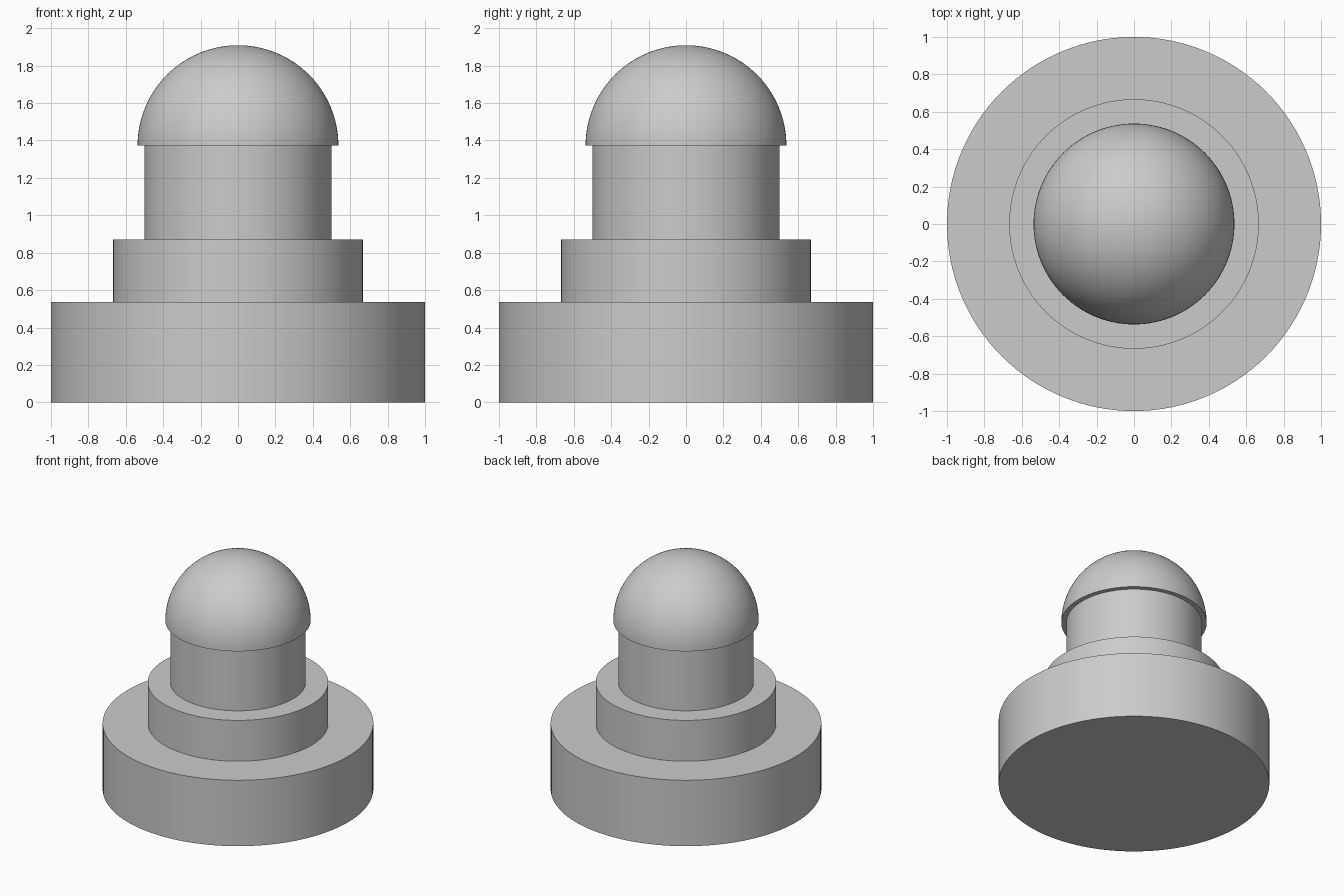
import bpy
import bmesh
import math

SEGMENTS = 128

cube = bpy.data.objects.get("Cube")
if cube:
    bpy.data.objects.remove(cube, do_unlink=True)

# Single plain grey
grey = bpy.data.materials.new("plain_grey")
grey.use_nodes = True
colour = (0.6, 0.6, 0.6, 1.0)
grey.diffuse_color = colour
grey.node_tree.nodes["Principled BSDF"].inputs["Base Color"].default_value = colour


def finish(name, bm):
    """Turn a bmesh into a named, smooth shaded object with sharp rims."""
    mesh = bpy.data.meshes.new(name)
    bm.to_mesh(mesh)
    bm.free()
    mesh.materials.append(grey)
    obj = bpy.data.objects.new(name, mesh)
    bpy.context.collection.objects.link(obj)
    bpy.ops.object.select_all(action="DESELECT")
    obj.select_set(True)
    bpy.context.view_layer.objects.active = obj
    bpy.ops.object.shade_smooth_by_angle(angle=math.radians(30))
    return obj


def cylinder(name, radius, bottom, top):
    bm = bmesh.new()
    bmesh.ops.create_cone(bm, cap_ends=True, segments=SEGMENTS,
                          radius1=radius, radius2=radius, depth=top - bottom)
    bmesh.ops.translate(bm, verts=bm.verts, vec=(0, 0, (bottom + top) / 2))
    return finish(name, bm)


def dome(name, radius, bottom):
    bm = bmesh.new()
    bmesh.ops.create_uvsphere(bm, u_segments=SEGMENTS, v_segments=64, radius=radius)
    # Keep the upper half and close its flat underside
    bmesh.ops.bisect_plane(bm, geom=bm.verts[:] + bm.edges[:] + bm.faces[:], dist=1e-5,
                           plane_co=(0, 0, 0), plane_no=(0, 0, 1), clear_inner=True)
    rim = [e for e in bm.edges if e.is_boundary]
    bmesh.ops.contextual_create(bm, geom=rim)
    bmesh.ops.recalc_face_normals(bm, faces=bm.faces)
    bmesh.ops.translate(bm, verts=bm.verts, vec=(0, 0, bottom))
    return finish(name, bm)


# Stacked round tiers, capped by the overhanging dome
cylinder("base_disc", 1.0, 0.0, 0.537)
cylinder("middle_step", 0.667, 0.537, 0.87)
cylinder("column", 0.5, 0.87, 1.372)
dome("dome_cap", 0.537, 1.372)
